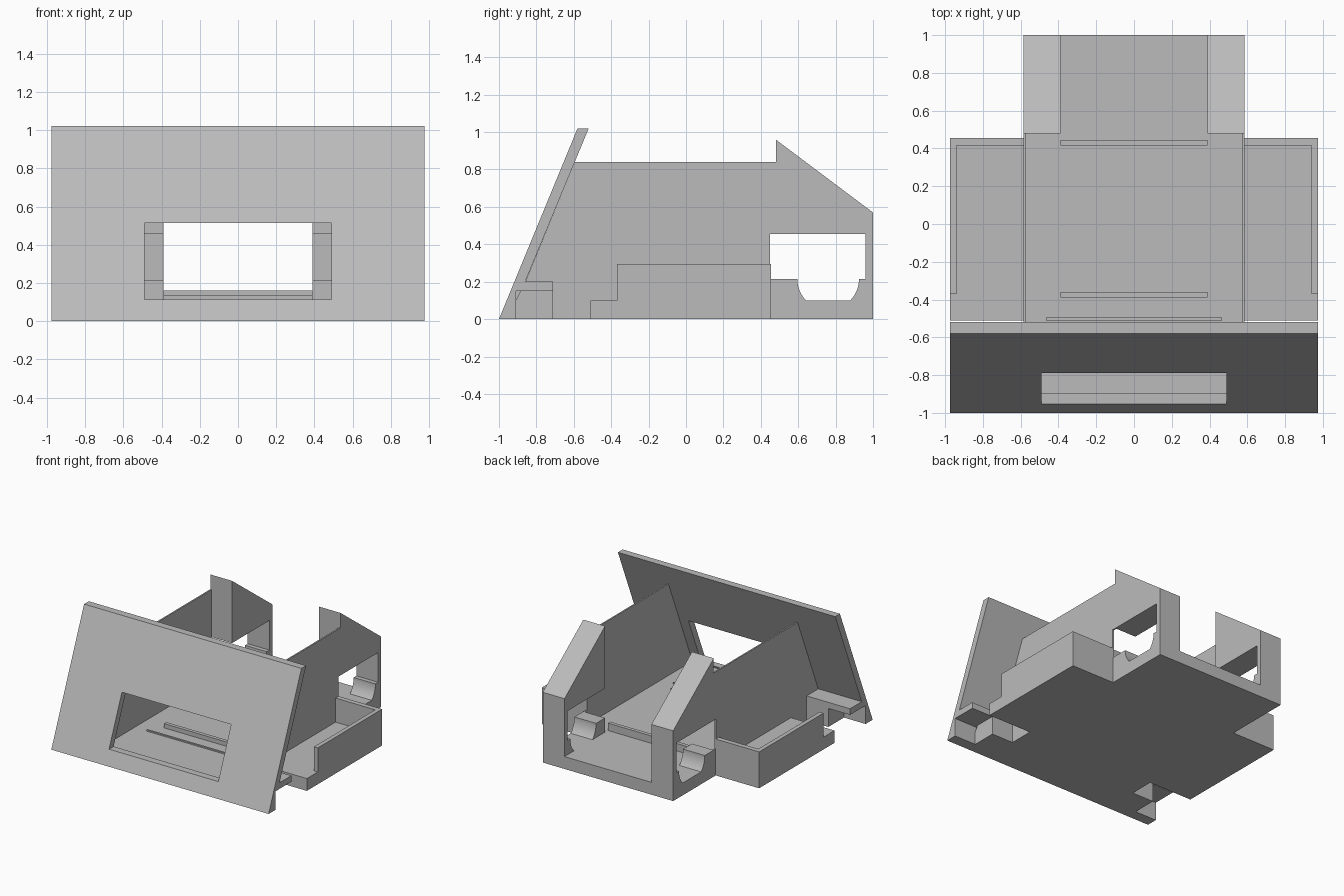
import bpy, bmesh, math

cube = bpy.data.objects.get("Cube")
if cube:
    bpy.data.objects.remove(cube, do_unlink=True)

grey = bpy.data.materials.new("plain_grey")
grey.use_nodes = True
COLOUR = (0.5, 0.5, 0.5, 1)
grey.diffuse_color = COLOUR
grey.node_tree.nodes["Principled BSDF"].inputs["Base Color"].default_value = COLOUR


def prism(name, profile, x0, x1):
    """Extrude a (y, z) profile along x."""
    bm = bmesh.new()
    face = bm.faces.new([bm.verts.new((x0, y, z)) for y, z in profile])
    ext = bmesh.ops.extrude_face_region(bm, geom=[face])
    moved = [v for v in ext["geom"] if isinstance(v, bmesh.types.BMVert)]
    bmesh.ops.translate(bm, verts=moved, vec=(x1 - x0, 0, 0))
    bmesh.ops.recalc_face_normals(bm, faces=bm.faces)
    mesh = bpy.data.meshes.new(name)
    bm.to_mesh(mesh)
    bm.free()
    mesh.materials.append(grey)
    obj = bpy.data.objects.new(name, mesh)
    bpy.context.collection.objects.link(obj)
    return obj


def box(name, x0, x1, y0, y1, z0, z1):
    return prism(name, [(y0, z0), (y1, z0), (y1, z1), (y0, z1)], x0, x1)


def both_sides(name, profile, x0, x1):
    prism("left_" + name, profile, x0, x1)
    prism("right_" + name, profile, -x1, -x0)


def rect(y0, y1, z0, z1):
    return [(y0, z0), (y1, z0), (y1, z1), (y0, z1)]


HALF, BODY, INNER, FLOOR = 0.975, 0.585, 0.39, 0.1

# Slanted front panel with its foot, and the inner wedge down to the floor
panel = prism("front_panel", [(-1, 0), (-0.58, 1.02), (-0.52, 1.02), (-0.86, 0.2),
                              (-0.88, 0.15), (-0.91, 0.15), (-0.91, 0)], -HALF, HALF)
wedge = prism("panel_wedge", [(-0.91, FLOOR), (-0.9, FLOOR), (-0.88, 0.15),
                              (-0.91, 0.15)], -BODY, BODY)

# Window opening through the panel
cutter = box("window_cutter", -0.49, 0.49, -1.2, -0.3, 0.115, 0.515)
cutter.hide_render = True
cutter.hide_viewport = False
for obj in (panel, wedge):
    mod = obj.modifiers.new("window", "BOOLEAN")
    mod.operation = "DIFFERENCE"
    mod.solver = "EXACT"
    mod.object = cutter
    bpy.context.view_layer.objects.active = obj
    bpy.ops.object.modifier_apply(modifier=mod.name)
bpy.data.objects.remove(cutter, do_unlink=True)

# Main floor and the low ribs on it
box("main_floor", -BODY, BODY, -0.91, 1, 0, FLOOR)
box("back_rib", -INNER, INNER, 0.415, 0.445, FLOOR, 0.16)
box("front_rib", -INNER, INNER, -0.39, -0.36, FLOOR, 0.135)
box("thin_rib", -0.465, 0.465, -0.51, -0.495, FLOOR, 0.11)

# Blocks and overhanging flanges behind the panel corners
both_sides("corner_block", [(-0.91, 0), (-0.71, 0), (-0.71, 0.2), (-0.86, 0.2),
                            (-0.91, 0.1)], BODY, 0.78)
both_sides("corner_flange", [(-0.88, 0.15), (-0.71, 0.15), (-0.71, 0.2),
                             (-0.86, 0.2)], 0.78, HALF)

# Side trays
both_sides("tray_floor", rect(-0.51, 0.455, 0, FLOOR), BODY, HALF)
both_sides("tray_outer_wall", rect(-0.37, 0.455, FLOOR, 0.295), 0.94, HALF)
both_sides("tray_back_wall", rect(0.415, 0.455, FLOOR, 0.295), BODY, 0.94)

# Thin side walls, notched at the back
both_sides("side_wall", [(-0.9, FLOOR), (0.485, FLOOR), (0.485, 0.215), (0.45, 0.215),
                         (0.45, 0.455), (0.485, 0.455), (0.485, 0.84), (-0.595, 0.84)],
           0.573, BODY)

# Back towers: C-shaped side profile with a rounded cradle
RADIUS, CENTRE, SEAT = 0.165, 0.76, 0.215
sweep = math.asin((SEAT - FLOOR) / RADIUS)
arc = [(CENTRE - RADIUS * math.cos(sweep * i / 8), SEAT - RADIUS * math.sin(sweep * i / 8))
       for i in range(9)]
cradle = arc + [(2 * CENTRE - y, z) for y, z in reversed(arc)]
tower = ([(1, 0), (1, 0.57), (0.48, 0.96), (0.48, 0.455), (0.96, 0.455), (0.96, SEAT)]
         + cradle[::-1] + [(0.48, SEAT), (0.48, 0)])
both_sides("back_tower", tower, INNER, BODY)
for side in ("left", "right"):
    mesh = bpy.data.objects[side + "_back_tower"].data
    for face in mesh.polygons:
        face.use_smooth = (abs(face.normal.x) < 0.5 and FLOOR < face.center.z < SEAT
                           and face.center.y < 0.95 and face.center.y > 0.5
                           and abs(face.normal.z) > 0.05 and face.normal.z < 0.99)
    for edge in mesh.edges:
        a, b = (mesh.vertices[i].co for i in edge.vertices)
        edge.use_edge_sharp = abs(a.x - b.x) < 0.01
